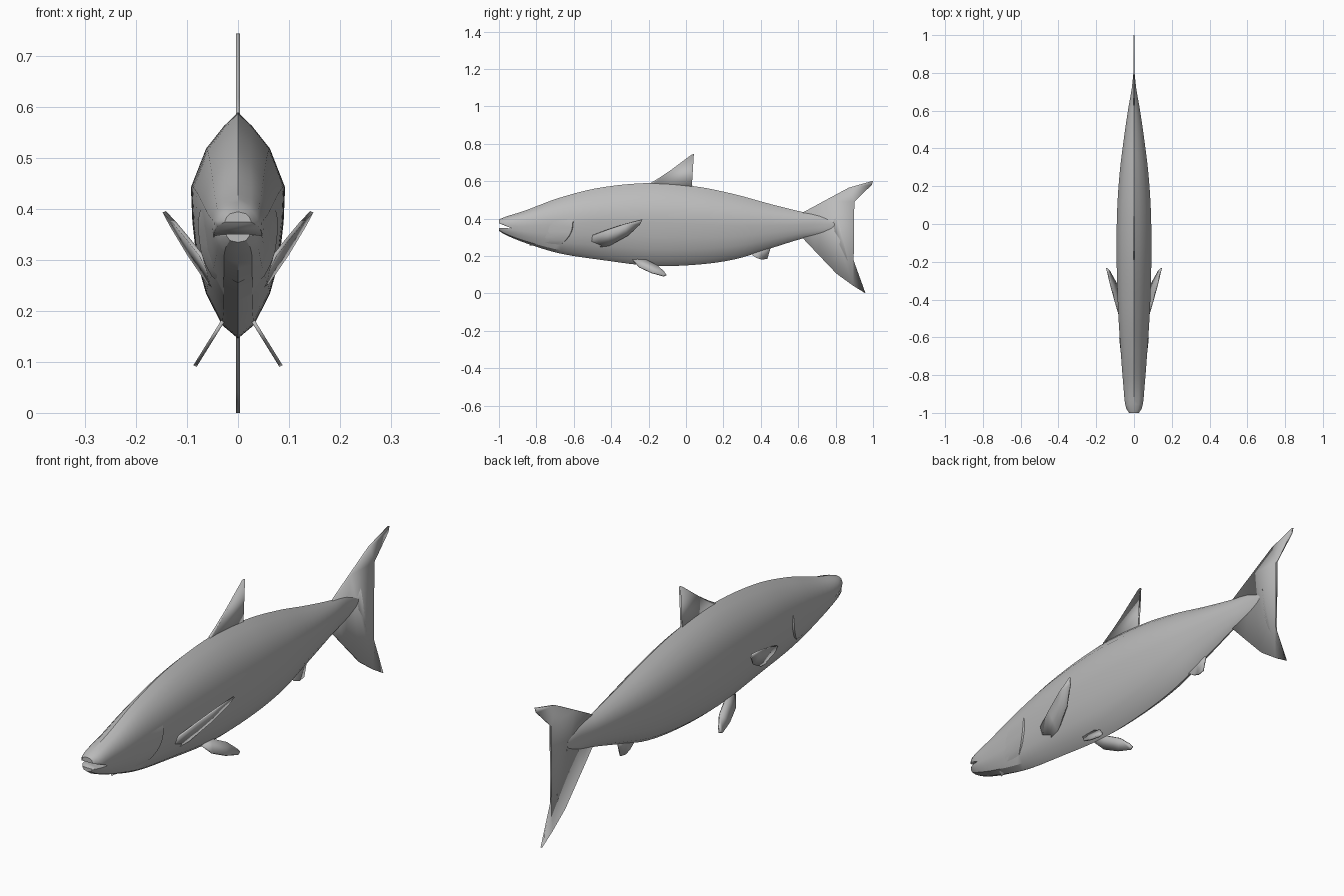
import bpy, bmesh
from mathutils import Vector

if "Cube" in bpy.data.objects:
    bpy.data.objects.remove(bpy.data.objects["Cube"])

skin = bpy.data.materials.new("plain_grey")
skin.use_nodes = True
skin.diffuse_color = (0.5, 0.5, 0.5, 1)
skin.node_tree.nodes["Principled BSDF"].inputs["Base Color"].default_value = (0.5, 0.5, 0.5, 1)

# Body stations: y, belly z, back z, half width, section roundness exponent
STATIONS = [
    (-1.0, .335, .395, .026, .45), (-.97, .315, .408, .044, .5),
    (-.86, .27, .443, .056, .65), (-.68, .215, .51, .07, .85),
    (-.46, .18, .565, .084, 1), (-.19, .148, .59, .092, 1),
    (.05, .153, .572, .09, 1), (.26, .182, .53, .077, 1),
    (.45, .24, .478, .054, 1), (.62, .293, .436, .029, 1),
    (.71, .315, .42, .013, 1), (.8, .345, .385, .003, 1)]

# Half section: height fraction, width fraction
SECTION = [(0, 0), (.06, .34), (.2, .68), (.35, .88), (.52, .97),
           (.67, 1), (.84, .68), (.94, .3), (1, 0)]


def station(y):
    """Smoothly interpolated belly, back, half width and roundness at y."""
    i = max(k for k in range(len(STATIONS) - 1) if k == 0 or STATIONS[k][0] <= y)
    a, b = STATIONS[i], STATIONS[i + 1]
    before, after = STATIONS[max(i - 1, 0)], STATIONS[min(i + 2, len(STATIONS) - 1)]
    span = b[0] - a[0]
    t = (y - a[0]) / span
    out = []
    for c in range(1, 5):
        m0 = (b[c] - before[c]) / (b[0] - before[0]) * span
        m1 = (after[c] - a[c]) / (after[0] - a[0]) * span
        out.append(a[c] + m0 * t + (3 * (b[c] - a[c]) - 2 * m0 - m1) * t ** 2
                   + (m0 + m1 - 2 * (b[c] - a[c])) * t ** 3)
    return out


def body_x(y, z):
    """Half width of the body surface at a side position."""
    low, high, width, power = station(y)
    t = (z - low) / (high - low)
    for (t0, w0), (t1, w1) in zip(SECTION, SECTION[1:]):
        if t0 <= t <= t1:
            f = (t - t0) / (t1 - t0)
            return width * (w0 ** power * (1 - f) + w1 ** power * f)
    return 0


def finish(name, bm, angle=0.6):
    bmesh.ops.recalc_face_normals(bm, faces=bm.faces)
    mesh = bpy.data.meshes.new(name)
    bm.to_mesh(mesh)
    bm.free()
    mesh.materials.append(skin)
    ob = bpy.data.objects.new(name, mesh)
    bpy.context.scene.collection.objects.link(ob)
    bpy.ops.object.select_all(action='DESELECT')
    ob.select_set(True)
    bpy.context.view_layer.objects.active = ob
    bpy.ops.object.shade_smooth_by_angle(angle=angle)
    return ob


def mirror(ob):
    ob.modifiers.new("mirror", 'MIRROR')


# Body lofted along y
bm = bmesh.new()
rings = []
steps = 48
for i in range(steps + 1):
    y = -1 + 1.8 * (i / steps) ** 1.15
    low, high, width, power = station(y)
    half = [(width * w ** power, low + t * (high - low)) for t, w in SECTION]
    outline = half + [(-x, z) for x, z in half[-2:0:-1]]
    rings.append([bm.verts.new((x, y, z)) for x, z in outline])
for a, b in zip(rings, rings[1:]):
    for k in range(len(a)):
        n = (k + 1) % len(a)
        bm.faces.new((a[k], a[n], b[n], b[k]))
bm.faces.new(rings[0])
bm.faces.new(rings[-1])
body = finish("body", bm, 0.5)

# Mouth cut as a wedge between the jaws
bm = bmesh.new()
wedge = [(-.93, .347), (-1.02, .383), (-1.02, .352)]
sides = [[bm.verts.new((x, y, z)) for y, z in wedge] for x in (-.1, .1)]
bm.faces.new(sides[0])
bm.faces.new(sides[1])
for k in range(3):
    n = (k + 1) % 3
    bm.faces.new((sides[0][k], sides[0][n], sides[1][n], sides[1][k]))
cutter = finish("mouth_cutter", bm)
cutter.hide_render = True
cut = body.modifiers.new("mouth", 'BOOLEAN')
cut.operation = 'DIFFERENCE'
cut.object = cutter
bpy.context.view_layer.objects.active = body
bpy.ops.object.modifier_apply(modifier="mouth")
bpy.data.objects.remove(cutter)

# Gill covers: a thin flap rising from the cheek to a curved rear edge
bm = bmesh.new()
rows = []
for i in range(11):
    s = i / 10
    z = .255 + s * .15
    rear = -.605 - .075 * (1 - s) ** 3
    row = []
    for j in range(7):
        f = j / 6
        y = rear - .16 * (1 - f)
        lift = -.002 + .009 * f * (1 - abs(2 * s - 1) ** 3)
        row.append(bm.verts.new((body_x(y, z) + lift, y, z)))
    row.append(bm.verts.new((body_x(rear + .006, z) - .006, rear + .006, z)))
    rows.append(row)
for a, b in zip(rows, rows[1:]):
    for k in range(len(a) - 1):
        bm.faces.new((a[k], a[k + 1], b[k + 1], b[k]))
mirror(finish("gill_covers", bm))


# Fins: thin side outlines, leaned outward by a plane rule
def fin(name, outline, lean=None, thickness=.007):
    bm = bmesh.new()
    bm.faces.new([bm.verts.new((lean(y, z) if lean else 0, y, z)) for y, z in outline])
    bmesh.ops.triangulate(bm, faces=bm.faces)
    ob = finish(name, bm)
    solid = ob.modifiers.new("thickness", 'SOLIDIFY')
    solid.thickness = thickness
    solid.offset = 0
    if lean:
        mirror(ob)


fin("dorsal_fin", [(-.2, .57), (-.19, .59), (-.14, .62), (-.08, .66), (.03, .742), (.042, .745),
                   (.018, .67), (.012, .61), (.035, .575), (.03, .55)])
fin("tail_fin", [(.62, .43), (.74, .495), (.87, .565), (1, .602), (.993, .58), (.9, .49),
                 (.81, .415), (.785, .385), (.795, .33), (.825, .285), (.82, .26),
                 (.865, .17), (.96, 0), (.895, .04), (.805, .105), (.705, .21), (.62, .3)])
fin("anal_fin", [(.32, .23), (.35, .21), (.375, .19), (.405, .18), (.435, .185),
                 (.45, .235), (.46, .27), (.4, .27)])
fin("pectoral_fins", [(-.5, .31), (-.505, .275), (-.49, .245), (-.41, .255), (-.31, .31),
                      (-.245, .37), (-.233, .395), (-.33, .37), (-.42, .34)],
    lambda y, z: .04 + .47 * (z - .24) + .12 * (y + .5))
fin("pelvic_fins", [(-.285, .18), (-.22, .182), (-.15, .147), (-.115, .113), (-.105, .098),
                    (-.12, .092), (-.185, .11), (-.25, .14)],
    lambda y, z: .033 + .62 * (.175 - z))
